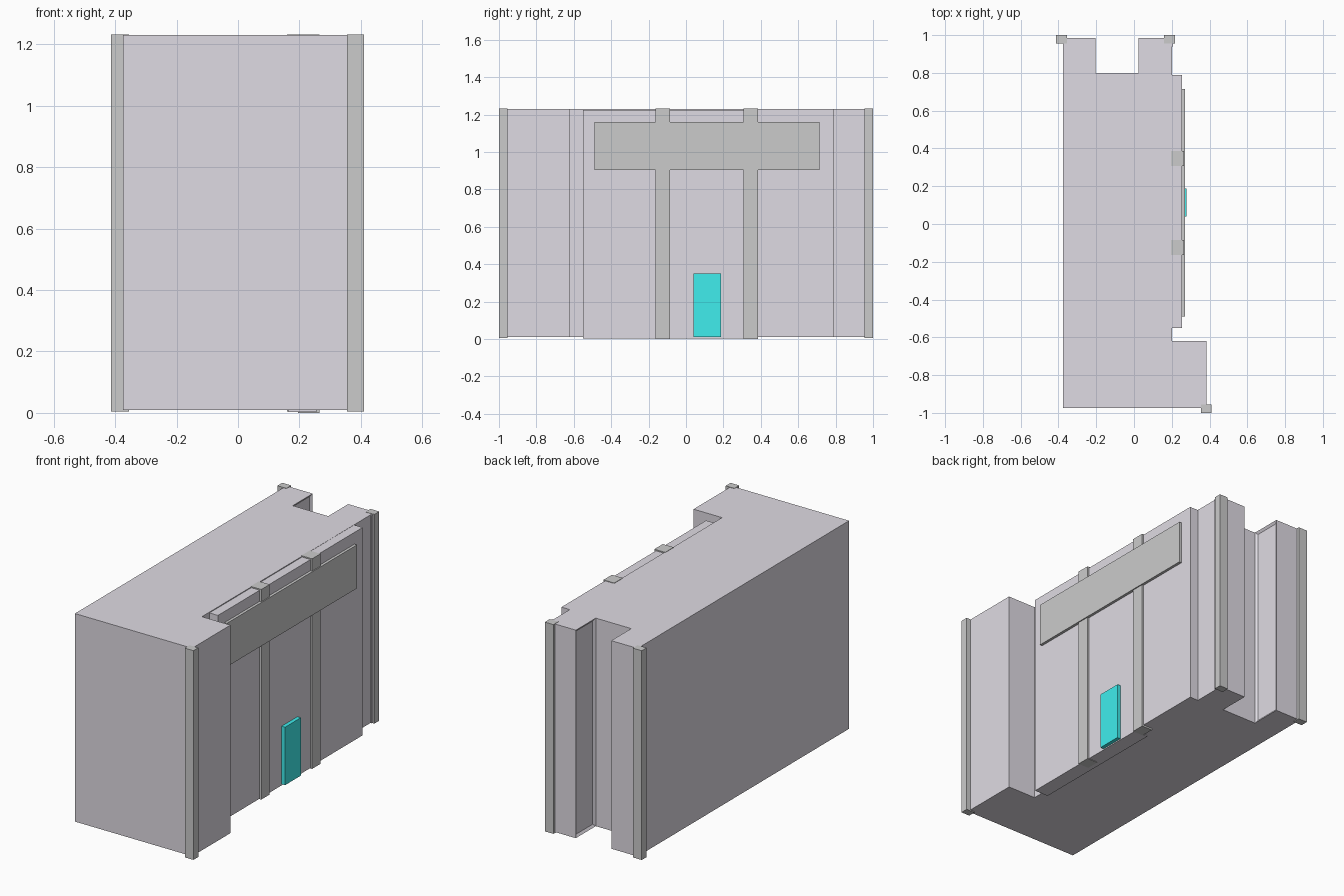
import bpy, bmesh

if "Cube" in bpy.data.objects:
    bpy.data.objects.remove(bpy.data.objects["Cube"])


def material(name, color):
    mat = bpy.data.materials.new(name)
    mat.diffuse_color = color
    mat.use_nodes = True
    mat.node_tree.nodes["Principled BSDF"].inputs["Base Color"].default_value = mat.diffuse_color
    return mat


WALL = material("wall_mauve", (0.74, 0.71, 0.77, 1))
CYAN = material("door_cyan", (0.05, 0.85, 0.85, 1))


def finish(name, bm, mat=None):
    bmesh.ops.recalc_face_normals(bm, faces=bm.faces)
    mesh = bpy.data.meshes.new(name)
    bm.to_mesh(mesh)
    bm.free()
    obj = bpy.data.objects.new(name, mesh)
    bpy.context.collection.objects.link(obj)
    if mat:
        mesh.materials.append(mat)
    return obj


def box(name, x, y, z, mat=None):
    bm = bmesh.new()
    bmesh.ops.create_cube(bm, size=1)
    for v in bm.verts:
        v.co = [lo + (c + 0.5) * (hi - lo) for c, (lo, hi) in zip(v.co, (x, y, z))]
    return finish(name, bm, mat)


# Main building: extruded footprint with rear notch and front wing
BOTTOM, TOP = 0.01, 1.23
NOTCH_L, NOTCH_R = -0.205, 0.025
footprint = [(-0.375, -0.975), (0.385, -0.975), (0.385, -0.62), (0.2, -0.62),
             (0.2, 0.985), (NOTCH_R, 0.985), (NOTCH_R, 0.8),
             (NOTCH_L, 0.8), (NOTCH_L, 0.985), (-0.375, 0.985)]
bm = bmesh.new()
base = bm.faces.new([bm.verts.new((x, y, BOTTOM)) for x, y in footprint])
top = bmesh.ops.extrude_face_region(bm, geom=[base])
for v in top["geom"]:
    if isinstance(v, bmesh.types.BMVert):
        v.co.z = TOP
bmesh.ops.recalc_face_normals(bm, faces=bm.faces)

# Recessed panels on both side walls of the notch
walls = [f for f in bm.faces if abs(f.normal.x) > 0.9
         and any(abs(f.calc_center_median().x - n) < 0.001 for n in (NOTCH_L, NOTCH_R))]
bmesh.ops.inset_region(bm, faces=walls, thickness=0.02, depth=-0.01)
finish("main_building", bm, WALL)

# Facade slabs
box("facade_main", (0.165, 0.255), (-0.55, 0.31), (0.003, 1.225), WALL)
box("facade_side", (0.19, 0.255), (0.31, 0.79), (BOTTOM, TOP - 0.001), WALL)
box("rear_edge_trim", (0.19, 0.207), (0.94, 0.98), (BOTTOM, TOP - 0.001), WALL)

# Facade pillars
for i, y in enumerate((-0.163, 0.308)):
    box(f"facade_pillar_{i + 1}", (0.195, 0.265), (y, y + 0.078), (0, 1.232))

# Sign board and door
box("sign_board", (0.25, 0.271), (-0.49, 0.715), (0.905, 1.16))
box("door", (0.25, 0.277), (0.04, 0.187), (0.01, 0.35), CYAN)

# Corner posts
for name, x, y in (("front_right_post", (0.355, 0.411), (-1.0, -0.955)),
                   ("rear_right_post", (0.16, 0.216), (0.955, 1.0)),
                   ("rear_left_post", (-0.413, -0.355), (0.955, 1.0))):
    box(name, x, y, (0.005, 1.232))
